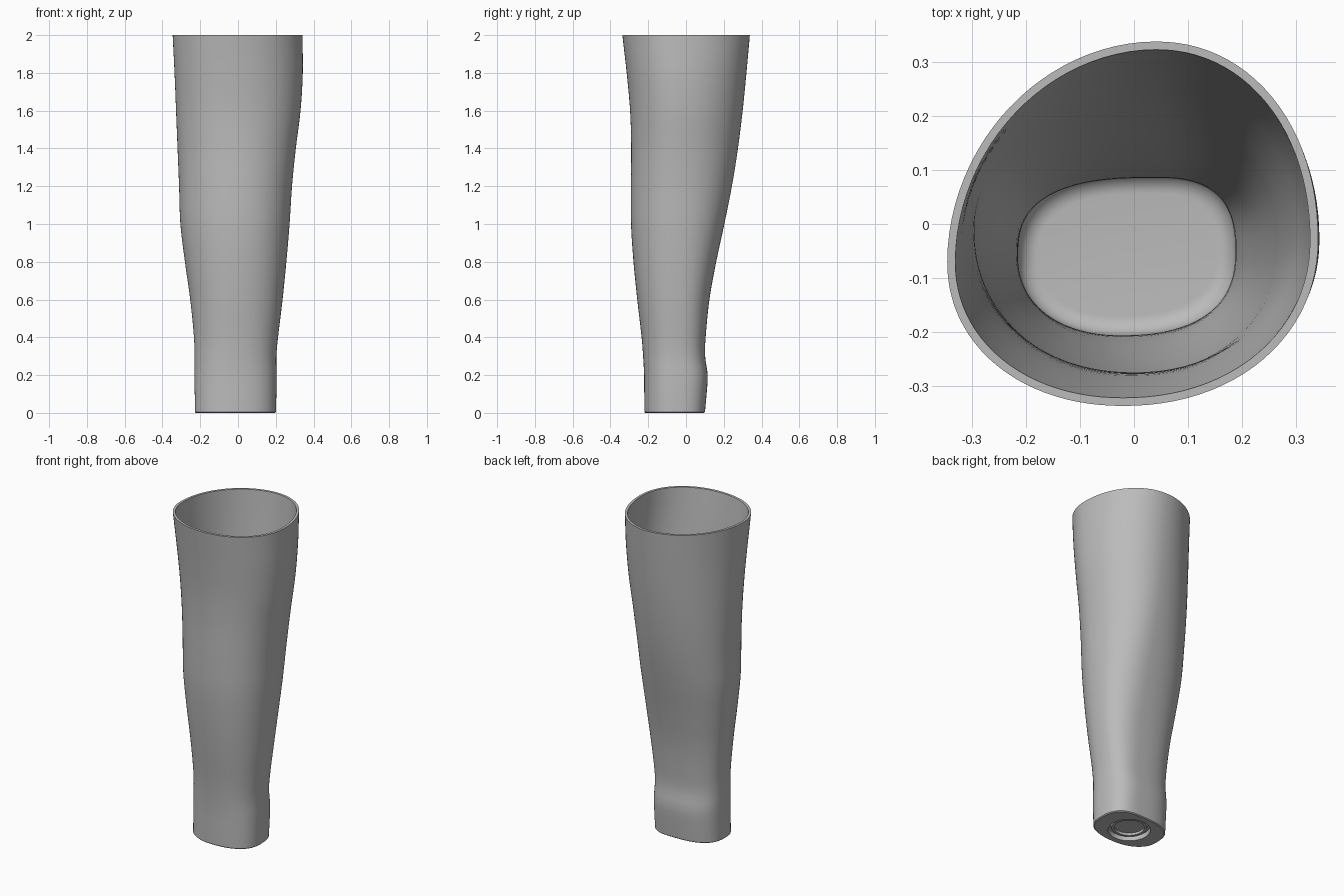
import bpy, bmesh, math

if "Cube" in bpy.data.objects:
    bpy.data.objects.remove(bpy.data.objects["Cube"])

SIDES = 96
WALL = 0.015

# Outline limits by height: z, left edge, right edge, front, back
LEVELS = [
    (0.0, -.228, .200, -.220, .100),
    (0.1, -.229, .203, -.221, .109),
    (0.2, -.230, .204, -.222, .115),
    (0.3, -.230, .203, -.227, .101),
    (0.4, -.233, .212, -.235, .104),
    (0.6, -.253, .236, -.258, .124),
    (0.8, -.281, .256, -.278, .160),
    (1.0, -.305, .273, -.291, .203),
    (1.2, -.312, .286, -.292, .243),
    (1.4, -.320, .306, -.290, .275),
    (1.6, -.328, .331, -.296, .300),
    (1.8, -.336, .343, -.314, .320),
    (2.0, -.346, .341, -.337, .338),
]
# Where those limits touch (y of the sides, x of front and back), then
# roundness of back right, back left, front left, front right corners
SHAPES = [
    (0.0, -.08, -.06, -.03, .04, 2.8, 2.9, 2.1, 2.4),
    (1.3, -.01, -.03, .00, .04, 2.1, 2.1, 2.1, 2.1),
    (2.0, -.07, -.03, -.02, .04, 2.1, 1.95, 2.1, 2.1),
]


def sample(table, z):
    """Smooth interpolation of table rows at height z."""
    i = 0
    while i < len(table) - 2 and z > table[i + 1][0]:
        i += 1
    a, b = table[i], table[i + 1]
    p, q = table[max(i - 1, 0)], table[min(i + 2, len(table) - 1)]
    h = b[0] - a[0]
    t = (z - a[0]) / h
    out = []
    for k in range(1, len(a)):
        m0 = (b[k] - p[k]) / (b[0] - p[0]) * h
        m1 = (q[k] - a[k]) / (q[0] - a[0]) * h
        d = b[k] - a[k]
        out.append(a[k] + t * m0 + t * t * (3 * d - 2 * m0 - m1)
                   + t ** 3 * (m0 + m1 - 2 * d))
    return out


def outline(z, inset=0.0, height=None):
    """Four joined superellipse quarters."""
    left, right, front, back = sample(LEVELS, z)
    y_left, y_right, x_front, x_back, *power = sample(SHAPES, z)
    quarters = [(right, y_right, x_back, back), (left, y_left, x_back, back),
                (left, y_left, x_front, front), (right, y_right, x_front, front)]
    points = []
    for i in range(SIDES):
        ang = 2 * math.pi * i / SIDES
        quad = i * 4 // SIDES
        side, cy, cx, end = quarters[quad]
        c, s = abs(math.cos(ang)), abs(math.sin(ang))
        n = power[quad]
        r = (c ** n + s ** n) ** (-1 / n)
        rx = abs(side - cx) - inset
        ry = abs(end - cy) - inset
        points.append((cx + math.copysign(rx * c * r, side - cx),
                       cy + math.copysign(ry * s * r, end - cy),
                       z if height is None else height))
    return points


def circle(radius, z):
    return [(-.015 + radius * math.cos(2 * math.pi * i / SIDES),
             -.06 + radius * math.sin(2 * math.pi * i / SIDES), z)
            for i in range(SIDES)]


def loft(name, rings, material):
    """Skin a chain of rings and cap both ends."""
    bm = bmesh.new()
    loops = [[bm.verts.new(p) for p in ring] for ring in rings]
    for a, b in zip(loops, loops[1:]):
        for i in range(SIDES):
            j = (i + 1) % SIDES
            bm.faces.new((a[i], a[j], b[j], b[i]))
    bm.faces.new(loops[0])
    bm.faces.new(loops[-1])
    bmesh.ops.recalc_face_normals(bm, faces=bm.faces)
    mesh = bpy.data.meshes.new(name)
    bm.to_mesh(mesh)
    bm.free()
    mesh.materials.append(material)
    obj = bpy.data.objects.new(name, mesh)
    bpy.context.collection.objects.link(obj)
    bpy.ops.object.select_all(action='DESELECT')
    obj.select_set(True)
    bpy.context.view_layer.objects.active = obj
    bpy.ops.object.shade_smooth_by_angle(angle=math.radians(35))
    return obj


grey = bpy.data.materials.new("plain_grey")
grey.use_nodes = True
colour = (0.5, 0.5, 0.5, 1)
grey.diffuse_color = colour
grey.node_tree.nodes["Principled BSDF"].inputs["Base Color"].default_value = colour

FLOOR, FILLET, STEPS = 0.07, 0.035, 50
# Stepped round recess under the base
rings = [circle(.085, .03), circle(.085, .015), circle(.1, .015),
         circle(.105, .03), circle(.12, .03), circle(.12, 0)]
# Outer wall with a small edge break at the bottom
rings += [outline(0, .005, 0), outline(.005)]
heights = [.005 + 1.995 * i / STEPS for i in range(1, STEPS + 1)]
rings += [outline(z) for z in heights]
# Inner wall, from the rim down to the rounded floor
rings += [outline(z, WALL) for z in reversed(heights) if z > FLOOR + FILLET]
for k in range(9):
    a = math.pi / 2 * k / 8
    z = FLOOR + FILLET * (1 - math.sin(a))
    rings.append(outline(z, WALL + FILLET * (1 - math.cos(a))))
loft("socket_shell", rings, grey)
